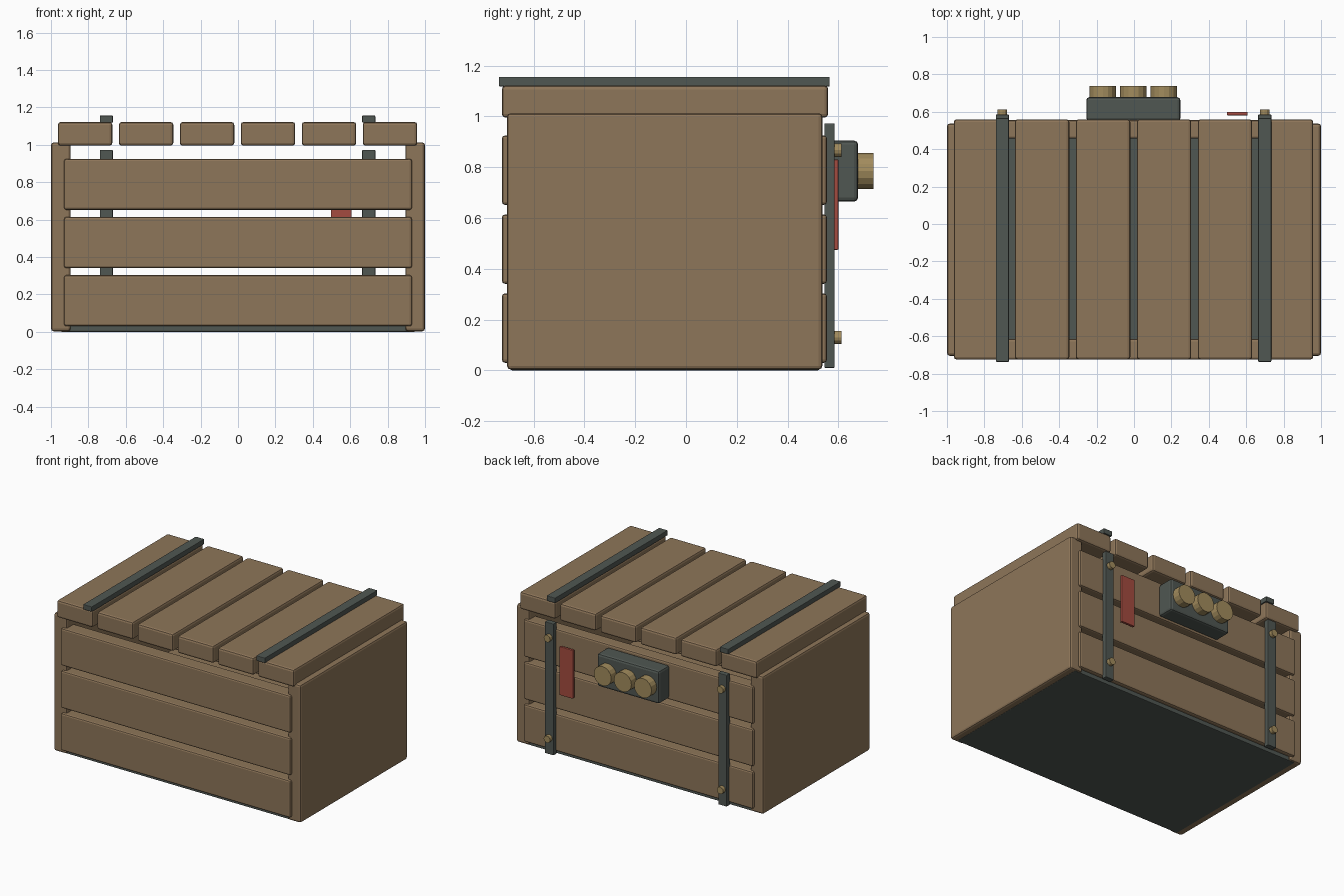
import bpy, bmesh
from math import radians
from mathutils import Matrix

if "Cube" in bpy.data.objects:
    bpy.data.objects.remove(bpy.data.objects["Cube"])


def material(name, rgb):
    m = bpy.data.materials.new(name)
    m.diffuse_color = (*rgb, 1)
    m.use_nodes = True
    m.node_tree.nodes["Principled BSDF"].inputs["Base Color"].default_value = m.diffuse_color
    return m


WOOD = material("wood", (0.27, 0.18, 0.10))
METAL = material("dark_metal", (0.08, 0.095, 0.085))
BRASS = material("brass", (0.36, 0.26, 0.11))
RED = material("red_paint", (0.37, 0.07, 0.05))


def finish(name, bm, mat, bevel):
    if bevel:
        sharp = [e for e in bm.edges if e.calc_face_angle(0) > radians(40)]
        bmesh.ops.bevel(bm, geom=sharp, offset=bevel, segments=2,
                        profile=0.5, affect='EDGES')
    me = bpy.data.meshes.new(name)
    bm.to_mesh(me)
    bm.free()
    me.materials.append(mat)
    ob = bpy.data.objects.new(name, me)
    bpy.context.collection.objects.link(ob)
    return ob


def box(name, x, y, z, mat, bevel=0.012):
    """Bevelled box from (min, max) pairs."""
    bm = bmesh.new()
    bmesh.ops.create_cube(bm, size=1)
    for v in bm.verts:
        v.co = [(a + b) / 2 + c * (b - a) for (a, b), c in zip((x, y, z), v.co)]
    return finish(name, bm, mat, bevel)


def disc(name, x, z, r, y0, y1, sides):
    """Cylinder lying along y."""
    bm = bmesh.new()
    place = Matrix.Translation((x, (y0 + y1) / 2, z)) @ Matrix.Rotation(radians(90), 4, 'X')
    bmesh.ops.create_cone(bm, cap_ends=True, segments=sides, radius1=r, radius2=r,
                          depth=y1 - y0, matrix=place)
    return finish(name, bm, BRASS, 0)


# Floor
box("floor", (-0.95, 0.95), (-0.69, 0.525), (0, 0.04), METAL, 0.006)

# Solid side walls
box("left_wall", (-1, -0.895), (-0.705, 0.537), (0.003, 1.013), WOOD, 0.015)
box("right_wall", (0.895, 1), (-0.705, 0.537), (0.003, 1.013), WOOD, 0.015)

# Three horizontal slats on the front and back
for i in range(3):
    z = 0.03 + i * 0.311
    box(f"front_slat_{i}", (-0.93, 0.93), (-0.725, -0.615), (z, z + 0.273), WOOD)
    box(f"back_slat_{i}", (-0.93, 0.93), (0.457, 0.555), (z, z + 0.273), WOOD)

# Six lid planks
for i in range(6):
    x = -0.963 + i * 0.326
    box(f"lid_plank_{i}", (x, x + 0.291), (-0.725, 0.56), (0.995, 1.122), WOOD, 0.015)

# Metal straps on the lid and back, with rivets
for side, x in (("left", -0.704), ("right", 0.699)):
    span = (x - 0.035, x + 0.035)
    box(f"{side}_lid_strap", span, (-0.737, 0.566), (1.118, 1.156), METAL, 0.004)
    box(f"{side}_back_strap", span, (0.545, 0.585), (0.01, 0.973), METAL, 0.004)
    for part, z in (("lower", 0.13), ("upper", 0.867)):
        disc(f"{side}_{part}_rivet", x, z, 0.026, 0.58, 0.612, 12)

# Red plate hung beside the right back strap
box("red_plate", (0.497, 0.608), (0.581, 0.6), (0.475, 0.83), RED, 0.003)

# Lock box with three dials
box("lock_box", (-0.255, 0.248), (0.55, 0.678), (0.665, 0.905), METAL, 0.016)
for i, x in enumerate((-0.167, -0.003, 0.16)):
    disc(f"lock_dial_{i}", x, 0.785, 0.071, 0.67, 0.738, 16)
